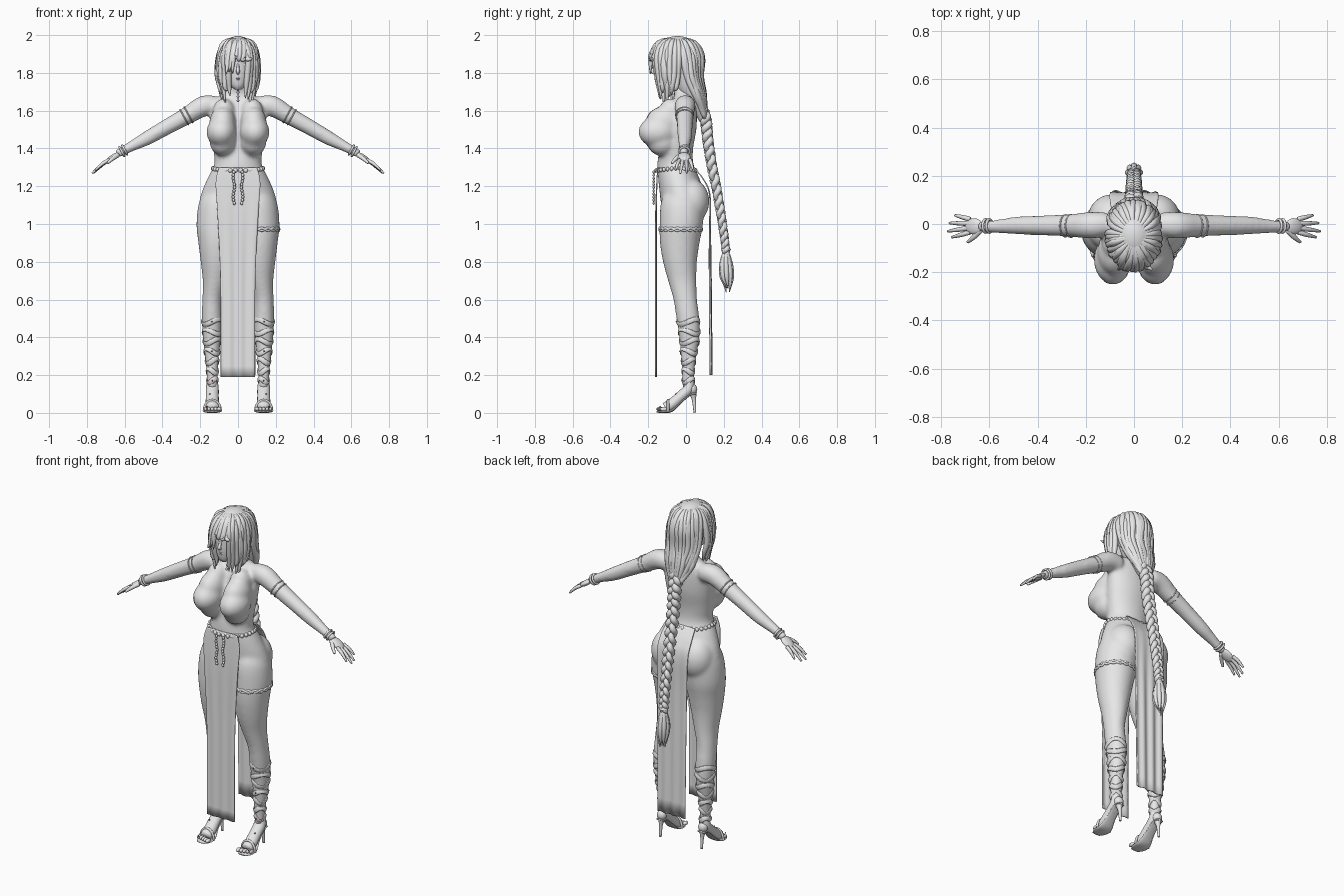
import bpy, bmesh, math, random
from math import sin, cos, pi, radians
from mathutils import Vector, Matrix

random.seed(4)
if "Cube" in bpy.data.objects:
    bpy.data.objects.remove(bpy.data.objects["Cube"])


def material(name, colour):
    mat = bpy.data.materials.new(name)
    mat.use_nodes = True
    mat.diffuse_color = colour
    mat.node_tree.nodes["Principled BSDF"].inputs["Base Color"].default_value = colour
    return mat


GREY = material("light grey", (0.8, 0.8, 0.8, 1))
RED = material("red", (0.8, 0.03, 0.05, 1))


def finish(name, bm, mirror=False, mat=GREY):
    bmesh.ops.recalc_face_normals(bm, faces=bm.faces)
    me = bpy.data.meshes.new(name)
    bm.to_mesh(me)
    bm.free()
    me.materials.append(mat)
    me.shade_smooth()
    ob = bpy.data.objects.new(name, me)
    bpy.context.collection.objects.link(ob)
    if mirror:
        ob.modifiers.new("mirror", 'MIRROR').use_mirror_merge = False
    return ob


def spline(pts, steps, closed=False):
    """Catmull-Rom through tuples of any length."""
    n, out = len(pts), []
    for i in range(n if closed else n - 1):
        p = [pts[(i + k) % n] if closed else pts[min(max(i + k, 0), n - 1)] for k in (-1, 0, 1, 2)]
        for s in range(steps):
            t = s / steps
            out.append(tuple(0.5 * (2*b + (c-a)*t + (2*a-5*b+4*c-d)*t*t + (3*b-a-3*c+d)*t**3)
                             for a, b, c, d in zip(*p)))
    return out if closed else out + [pts[-1]]


def skin_rings(bm, rings, closed=False):
    vs = [[bm.verts.new(p) for p in r] for r in rings]
    n = len(vs[0])
    for a, b in zip(vs, vs[1:] + vs[:1] if closed else vs[1:]):
        for i in range(n):
            bm.faces.new((a[i], a[(i+1) % n], b[(i+1) % n], b[i]))
    if not closed:
        bm.faces.new(vs[0])
        bm.faces.new(vs[-1])


def loft(name, secs, mirror=False, n=28, steps=5):
    """Level elliptical rings given as x, y, z, half width, half depth."""
    bm = bmesh.new()
    skin_rings(bm, [[(x + rx*cos(2*pi*i/n), y + ry*sin(2*pi*i/n), z) for i in range(n)]
                    for x, y, z, rx, ry in spline(secs, steps)])
    return finish(name, bm, mirror)


def tube(name, paths, mirror=False, n=8, steps=4, closed=False, ref=(0, 1, 0), flat=1.0):
    """Round or flattened tubes through points x, y, z, radius."""
    bm = bmesh.new()
    for path in paths:
        pts = spline(path, steps, closed)
        c = [Vector(p[:3]) for p in pts]
        side, rings, m = Vector(ref), [], len(pts)
        for i in range(m):
            t = (c[(i+1) % m] - c[i-1]) if closed else (c[min(i+1, m-1)] - c[max(i-1, 0)])
            t.normalize()
            side = (side - t * side.dot(t)).normalized()
            up = t.cross(side) * flat
            r = max(pts[i][3], 0.001)
            rings.append([c[i] + r * (side*cos(2*pi*k/n) + up*sin(2*pi*k/n)) for k in range(n)])
        skin_rings(bm, rings, closed)
    return finish(name, bm, mirror)


def balls(name, items, mirror=False, u=12, v=8, mat=GREY):
    """Ellipsoids given as centre, radii and tilt about y."""
    bm = bmesh.new()
    for loc, rad, tilt in items:
        place = Matrix.Translation(loc) @ Matrix.Rotation(tilt, 4, 'Y') @ Matrix.Diagonal((*rad, 1))
        bmesh.ops.create_uvsphere(bm, u_segments=u, v_segments=v, radius=1, matrix=place)
    return finish(name, bm, mirror, mat)


def hoop(x, y, z, rx, ry, r, wave=0, count=0, phase=0, n=16):
    return [(x + rx*cos(a), y + ry*sin(a), z + wave*sin(a*count + phase), r)
            for a in (2*pi*i/n for i in range(n))]


# Body: overlapping forms fused into one smooth skin
LEG = [(.095, -.015, 1.2, .06, .08), (.10, -.02, 1.12, .105, .112), (.108, -.025, 1.0, .112, .115),
       (.11, -.033, .9, .1, .105), (.114, -.032, .8, .084, .09), (.122, -.02, .7, .065, .075),
       (.136, -.004, .6, .053, .063), (.138, .01, .5, .054, .061), (.138, .018, .4, .048, .054),
       (.138, .014, .3, .038, .041), (.136, .012, .2, .03, .032), (.136, .015, .13, .028, .034)]
torso = loft("body", [(0, -.02, 1.04, .12, .08), (0, -.015, 1.1, .2, .115), (0, -.022, 1.17, .192, .118),
                      (0, -.04, 1.25, .158, .108), (0, -.055, 1.32, .125, .094), (0, -.05, 1.4, .133, .088),
                      (0, -.035, 1.5, .146, .09), (0, -.02, 1.59, .15, .078), (0, -.01, 1.65, .13, .062),
                      (0, -.012, 1.69, .075, .05), (0, -.03, 1.73, .047, .045), (0, -.055, 1.8, .044, .045)])
legs = loft("legs", LEG, True)
arms = tube("arms", [[(.11, 0, 1.625, .05), (.18, -.005, 1.625, .056), (.27, -.006, 1.573, .047),
                      (.38, -.006, 1.512, .042), (.48, -.006, 1.455, .038), (.57, -.01, 1.408, .028),
                      (.64, -.012, 1.37, .023)]], True, 16)
forms = balls("chest_and_seat", [((.088, -.148, 1.487), (.079, .102, .082), 0),
                                 ((.082, -.118, 1.535), (.07, .095, .088), 0),
                                 ((.075, -.08, 1.59), (.06, .065, .075), 0),
                                 ((.08, -.125, 1.435), (.07, .08, .075), 0),
                                 ((.092, .024, 1.12), (.1, .1, .12), 0)], True, 24, 16)
bpy.ops.object.select_all(action='DESELECT')
for ob in (torso, legs, arms, forms):
    ob.select_set(True)
    bpy.context.view_layer.objects.active = ob
    for mod in list(ob.modifiers):
        bpy.ops.object.modifier_apply(modifier=mod.name)
bpy.context.view_layer.objects.active = torso
bpy.ops.object.join()
fuse = torso.modifiers.new("fuse", 'REMESH')
fuse.mode, fuse.voxel_size, fuse.use_smooth_shade = 'VOXEL', 0.009, True
relax = torso.modifiers.new("relax", 'SMOOTH')
relax.factor, relax.iterations = 0.5, 14

# Hands
balls("palm", [((.663, -.01, 1.352), (.045, .034, .015), radians(34))], True, 16, 10)
tips = [(.755, -.055, 1.285), (.772, -.03, 1.268), (.765, .004, 1.27), (.742, .036, 1.288)]
fingers = []
for i, (x, y, z) in enumerate(tips):
    y0 = -.034 + .018 * i
    fingers.append([(.68, y0, 1.34, .01), ((x+.68)/2, (y+y0)/2, (z+1.34)/2 + .007, .0095), (x, y, z, .005)])
fingers.append([(.635, -.025, 1.365, .012), (.665, -.055, 1.345, .011), (.69, -.075, 1.322, .006)])
tube("fingers", fingers, True)

# Head and face
loft("head", [(0, -.125, 1.712, .016, .02), (0, -.112, 1.735, .042, .047), (0, -.09, 1.785, .066, .077),
              (0, -.072, 1.84, .077, .096), (0, -.062, 1.9, .08, .103), (0, -.06, 1.95, .062, .08),
              (0, -.06, 1.975, .025, .03)])
tube("nose", [[(0, -.162, 1.85, .006), (0, -.17, 1.825, .008), (0, -.177, 1.807, .01), (0, -.163, 1.797, .007)]])
balls("lips", [((0, -.158, 1.774), (.02, .01, .005), 0), ((0, -.157, 1.766), (.017, .01, .005), 0)])
balls("eye", [((.032, -.147, 1.843), (.018, .012, .009), 0)], True)

# Hair: scalp, back fall and loose locks
balls("hair_scalp", [((0, -.045, 1.886), (.1, .128, .109), 0)], False, 32, 20)
loft("hair_back", [(0, -.01, 1.93, .088, .09), (0, 0, 1.86, .102, .092), (0, .012, 1.77, .096, .08),
                   (0, .03, 1.69, .08, .068), (0, .07, 1.61, .05, .042), (0, .098, 1.54, .025, .025)])
locks = []
for k in range(52):
    a = radians(-176 + k * 6.9) + random.uniform(-.08, .08)
    lean = abs(math.degrees(a))
    sx, sy = sin(a), -cos(a)
    wob = [random.uniform(-.009, .009) for _ in range(6)]
    start = (sx*.004, -.05 + sy*.01, 1.986, .004)
    top = (sx*.068 + wob[0], -.05 + sy*.095, 1.958, .015)
    rim = (sx*.1, -.05 + sy*.135, 1.885 + wob[1], .016)
    if lean < 30:      # fringe, longer on the right side
        drop = random.uniform(1.77, 1.81) if sx < -.1 else random.uniform(1.86, 1.9)
        locks.append([start, top, rim, (sx*.15 + wob[2], -.19, drop, .003)])
    elif lean < 100:   # locks framing the face
        drop = random.uniform(1.6, 1.72)
        locks.append([start, top, rim, (sx*.1 + wob[2], -.055 + sy*.118, 1.79, .016),
                      (sx*.088 + wob[3], -.06 + sy*.1 + wob[4], 1.72, .012),
                      (sx*.075 + wob[5], -.07 + sy*.085, drop, .002)])
    else:              # swept back into the braid
        locks.append([start, top, (sx*.1, -.04 + sy*.125, 1.885, .017), (sx*.097 + wob[2], -.01 + sy*.088, 1.78, .018),
                      (sx*.077 + wob[3], .04 + sy*.055, 1.68, .017), (sx*.03, .1, 1.57 + wob[4], .012)])
tube("hair_locks", locks)

# Braid, tie and tail
SPINE = spline([(.065, 1.66), (.103, 1.56), (.115, 1.45), (.135, 1.32), (.163, 1.18),
                (.185, 1.05), (.203, .93), (.212, .85)], 10)
strands = []
for s in range(3):
    path = []
    for i, (y, z) in enumerate(SPINE):
        t = i / (len(SPINE) - 1)
        w, ph = 1 - .35 * t, i * .55 + s * 2 * pi / 3
        path.append((.022*w*sin(ph), y + .014*w*sin(2*ph), z, .021*w))
    strands.append(path)
tube("braid", strands, steps=2)
tube("braid_tie", [hoop(0, .211, .865, .02, .02, .007)], closed=True, steps=1, ref=(0, 0, 1))
tail = [[(0, .212, .87, .01), (.02*cos(a), .212 + .022*sin(a), .79, .014), (.024*cos(a), .216 + .026*sin(a), .72, .012),
         (.015*cos(a), .222 + .012*sin(a), random.uniform(.63, .67), .002)] for a in (i*pi/4 for i in range(8))]
tube("braid_tail", tail + [[(0, .212, .86, .012), (0, .214, .78, .02), (0, .22, .66, .004)]])


# Cloth: sheets from rows of z, left edge, right edge, y
def sheet(name, rows, cols, pleat=0.0):
    bm = bmesh.new()
    grid = []
    for z, x0, x1, y in spline(rows, 6):
        ruffle = pleat * min(1, max(0, (1.25 - z) * 2))
        grid.append([bm.verts.new((x0 + (x1-x0)*j/cols, y + ruffle*sin(j*.8), z)) for j in range(cols + 1)])
    for a, b in zip(grid, grid[1:]):
        for j in range(cols):
            bm.faces.new((a[j], a[j+1], b[j+1], b[j]))
    return finish(name, bm)


panels = [sheet("skirt_front", [(1.3, -.1, .1, -.152), (1.22, -.118, .118, -.157), (1.05, -.108, .108, -.162),
                                (.7, -.092, .092, -.162), (.19, -.09, .09, -.162)], 24, .003),
          sheet("skirt_back", [(1.3, -.09, .09, .045), (1.23, -.1, .1, .1), (1.14, -.1, .1, .13),
                               (.9, -.095, .095, .13), (.2, -.09, .09, .136)], 24, .005)]
bodice = sheet("bodice", [(1.66, .04, .055, -.4), (1.62, .04, .07, -.4), (1.56, .034, .1, -.4),
                          (1.5, .028, .125, -.4), (1.42, .02, .1, -.4), (1.35, .01, .085, -.4),
                          (1.29, .001, .085, -.4)], 14)
wrap = bodice.modifiers.new("wrap", 'SHRINKWRAP')
wrap.target, wrap.wrap_method, wrap.offset = torso, 'PROJECT', 0.003
wrap.use_project_y, wrap.use_positive_direction = True, True
bodice.modifiers.new("mirror", 'MIRROR')
for ob in panels:
    ob.modifiers.new("thickness", 'SOLIDIFY').thickness = 0.006

# Belt of discs with two hanging bead cords
belt = [((.132*cos(a), -.054 + .106*sin(a), 1.295 - .012*abs(sin(a))), (.012, .01, .012), 0)
        for a in (2*pi*i/30 for i in range(30))]
balls("belt", belt, False, 10, 6)
tube("belt_cord", [hoop(0, -.054, 1.29, .126, .1, .008)], closed=True, steps=2, ref=(0, 0, 1))
balls("belt_pendants", [((.022 + .004*sin(i), -.171, 1.275 - .0165*i), (.008, .006, .009), 0)
                        for i in range(11)], True, 8, 6)

# Thigh garter, arm bands, bracelets and choker
tube("thigh_garter", [hoop(.109, -.028, .972, .108, .111, .007, .007, 10, p, 40) for p in (0, pi)],
     closed=True, steps=2, ref=(0, 0, 1))


def cuff(x, z, r, tilt, thick):
    u = Vector((sin(tilt), 0, cos(tilt)))
    return [(*(Vector((x, -.008, z)) + u*r*cos(a) + Vector((0, r*sin(a), 0))), thick)
            for a in (2*pi*i/16 for i in range(16))]


tube("arm_bands", [cuff(.262, 1.578, .047, .5, .0035), (cuff(.285, 1.566, .0455, .5, .0035))], True, closed=True,
     steps=1, ref=(1, 0, 0))
tube("bracelets", [cuff(.6, 1.392, .027, .5, .006), cuff(.615, 1.384, .027, .5, .006)], True, closed=True,
     steps=1, ref=(1, 0, 0))
tube("choker", [hoop(0, -.034, 1.728, .05, .048, .005)], closed=True, steps=1, ref=(0, 0, 1))
balls("choker_beads", [((0, -.088 - .006*i, 1.715 - .02*i), (.007, .006, .01), 0) for i in range(4)])

# Feet with toes, on heeled sandals
tube("foot", [[(.136, .018, .17, .029), (.136, .012, .125, .034), (.136, -.03, .085, .034),
               (.136, -.075, .045, .036), (.136, -.11, .026, .034)]], True, 16, ref=(1, 0, 0), flat=.85)
balls("heel_of_foot", [((.136, .032, .125), (.028, .028, .03), 0)], True)
balls("toes", [((.1 + .018*i, -.138 + .005*i, .02), (.012 - .001*i, .02, .011), 0) for i in range(5)], True)
tube("sandal_sole", [[(.136, .055, .102, .024), (.136, .02, .095, .028), (.136, -.03, .052, .03),
                      (.136, -.075, .012, .042), (.136, -.12, .006, .045), (.136, -.155, .006, .026)]],
     True, 12, ref=(1, 0, 0), flat=.16)
tube("sandal_heel", [[(.136, .036, .105, .022), (.136, .042, .07, .011), (.136, .047, .001, .007)]], True, 10)
tube("sandal_toe_strap", [[(.136 + .044*cos(a), -.095, .008 + .06*sin(a), .007) for a in (pi*i/8 for i in range(9))]],
     True)

# Flat wraps up the calf, with tiny studs on the wraps and instep
rings = spline(LEG, 10)
wraps, studs = [], []
for k in range(7):
    z = .17 + .052 * k
    x, y, _, rx, ry = min(rings, key=lambda s: abs(s[2] - z))
    wraps.append(hoop(x, y, z, rx, ry, .014, .014, 2, k * pi, 20))
    if k % 3 == 0:
        studs.append(((x, y - ry - .003, z), (.004, .004, .004), 0))
tube("sandal_wraps", wraps, True, 8, closed=True, steps=2, ref=(0, 0, 1), flat=.25)
studs += [((.15, -.055, .1), (.004, .004, .004), 0), ((.165, -.137, .032), (.004, .004, .004), 0)]
balls("sandal_studs", studs, True, 8, 6, RED)
